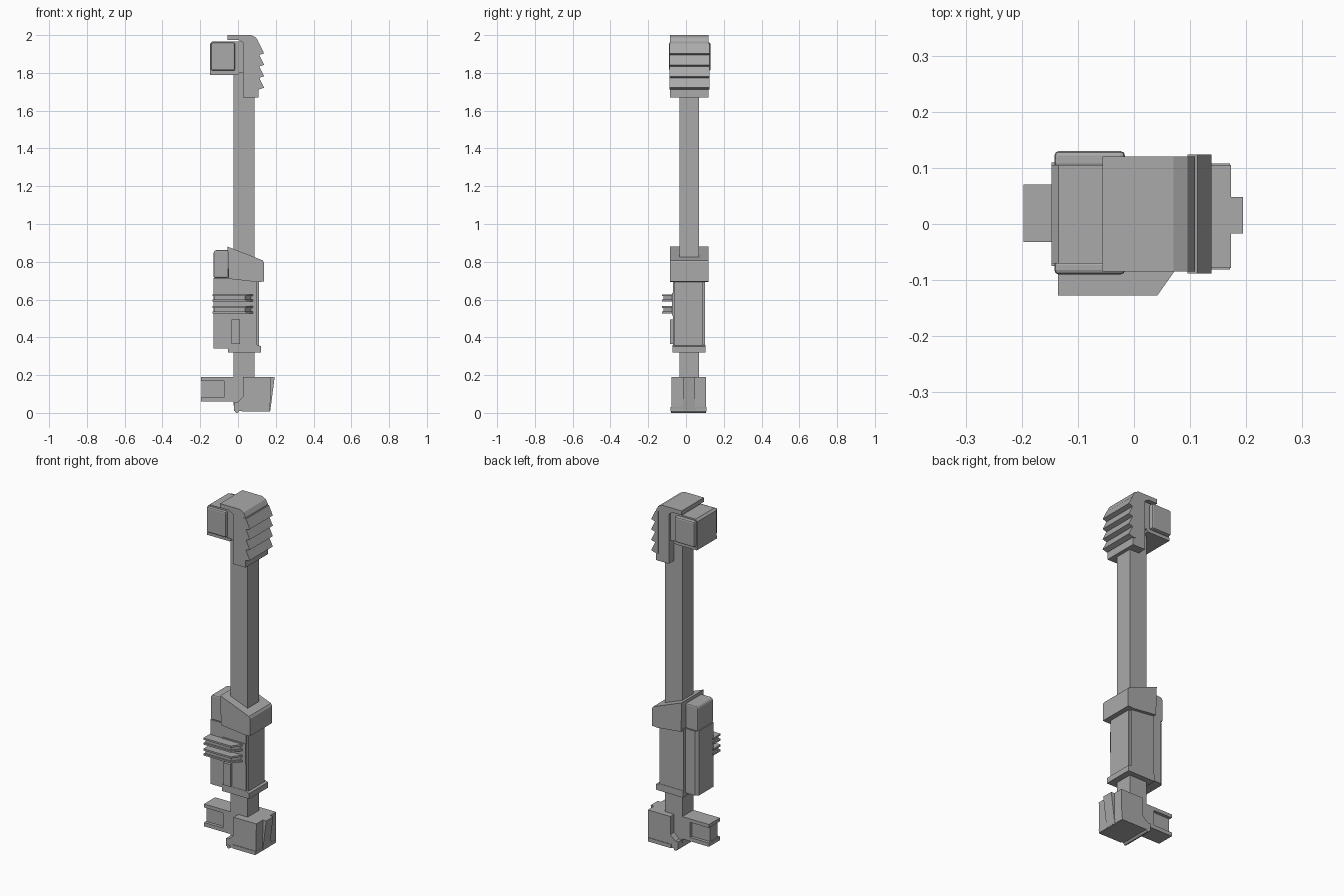
import bpy, bmesh

grey = bpy.data.materials.new("plain grey")
grey.diffuse_color = (0.40, 0.40, 0.40, 1)


def finish(name, bm, bevel=0.0, segments=2):
    bmesh.ops.recalc_face_normals(bm, faces=bm.faces)
    me = bpy.data.meshes.new(name)
    bm.to_mesh(me)
    bm.free()
    me.materials.append(grey)
    ob = bpy.data.objects.new(name, me)
    bpy.context.collection.objects.link(ob)
    if bevel:
        mod = ob.modifiers.new("bevel", "BEVEL")
        mod.width, mod.segments = bevel, segments
    return ob


def prism(name, pts, a, b, axis="y", bevel=0.0):
    """Extrude a profile along y (points are x,z) or z (points are x,y)."""
    bm = bmesh.new()
    place = (lambda p, t: (p[0], t, p[1])) if axis == "y" else (lambda p, t: (p[0], p[1], t))
    lo = [bm.verts.new(place(p, a)) for p in pts]
    hi = [bm.verts.new(place(p, b)) for p in pts]
    bm.faces.new(lo)
    bm.faces.new(hi)
    for i in range(len(pts)):
        j = (i + 1) % len(pts)
        bm.faces.new((lo[i], lo[j], hi[j], hi[i]))
    return finish(name, bm, bevel)


def box(name, x0, x1, y0, y1, z0, z1, bevel=0.0):
    return prism(name, [(x0, z0), (x1, z0), (x1, z1), (x0, z1)], y0, y1, "y", bevel)


# Long square shaft
box("shaft", -0.025, 0.087, -0.035, 0.07, 0.04, 1.96)

# Head: hooked cover with saw-tooth ribs
prism("head_cover", [(-0.056, 2.0), (0.07, 2.0), (0.095, 1.988), (0.108, 1.965),
                     (0.108, 1.67), (0.027, 1.67), (0.027, 1.96), (0.0, 1.975),
                     (-0.056, 1.975)], -0.085, 0.12)
for i in range(4):
    z = 1.955 - i * 0.0605
    prism(f"head_rib_{i + 1}", [(0.095, z + 0.005), (0.113, z), (0.138, z - 0.052),
                                (0.112, z - 0.0605), (0.095, z - 0.0605)], -0.088, 0.124)

# Head: striking block with a rounded pad on each side
prism("head_block", [(-0.147, 1.80), (-0.147, 1.955), (-0.135, 1.967), (0.03, 1.967),
                     (0.03, 1.80)], -0.07, 0.105)
prism("head_block_base", [(-0.147, 1.79), (-0.147, 1.806), (0.01, 1.806), (0.0, 1.79)],
      -0.075, 0.11)
for side, y0, y1 in (("front", -0.09, -0.065), ("back", 0.10, 0.13)):
    box(f"head_pad_{side}", -0.142, -0.016, y0, y1, 1.812, 1.96, 0.008)

# Middle housing, flange and sloped collar
box("housing", -0.053, 0.10, -0.07, 0.10, 0.33, 0.72)
box("housing_side_panel", 0.09, 0.11, -0.06, 0.087, 0.35, 0.70)
prism("housing_flange", [(-0.053, 0.32), (0.123, 0.32), (0.123, 0.352), (0.10, 0.36),
                         (-0.053, 0.36)], -0.072, 0.102)
prism("collar", [(-0.055, 0.88), (0.13, 0.808), (0.138, 0.795), (0.138, 0.695),
                 (0.10, 0.693), (-0.05, 0.71)], -0.085, 0.118)

# Narrow case on the left of the housing, with a chamfered upper part
prism("side_case", [(-0.13, -0.07), (-0.04, -0.07), (-0.04, 0.08), (-0.115, 0.08),
                    (-0.13, 0.065)], 0.34, 0.715, "z")
prism("side_case_top", [(-0.13, 0.715), (-0.13, 0.85), (-0.12, 0.862), (-0.05, 0.862),
                        (-0.05, 0.715)], -0.068, 0.078, "y", 0.01)

# Two channel-shaped fins on the front
def fin_outline(d):
    return [(-0.135 + d, -0.06), (-0.135 + d, -0.127 + d), (0.042 - d / 2, -0.127 + d),
            (0.085 - d, -0.066), (0.085 - d, -0.06)]


for n, z in enumerate((0.526, 0.589)):
    for part, d, a, b in (("lower_lip", 0, 0, 0.01), ("web", 0.009, 0.008, 0.031),
                          ("upper_lip", 0, 0.029, 0.039)):
        prism(f"fin_{n + 1}_{part}", fin_outline(d), z + a, z + b, "z")

# Small raised button and the step beneath the fins
box("front_button", -0.035, 0.01, -0.085, -0.06, 0.365, 0.495)
box("front_step", -0.053, 0.10, -0.074, -0.06, 0.515, 0.635)

# Foot block with tapered middle ridge
prism("foot_block", [(0.027, 0.19), (0.173, 0.19), (0.170, 0.01), (-0.022, 0.01),
                     (-0.022, 0.055), (-0.005, 0.055), (0.027, 0.085)], -0.078, 0.105)
prism("foot_ridge", [(0.15, 0.19), (0.194, 0.19), (0.171, 0.012), (0.15, 0.012)],
      -0.017, 0.048)
prism("foot_sole", [(0.02, 0.008), (0.168, 0.008), (0.171, 0.03), (0.02, 0.03)], -0.081, 0.108)

# Foot arm: flanged beam joined to the shaft by a solid root
box("arm_root", -0.075, 0.03, -0.032, 0.07, 0.06, 0.19)
box("arm_web", -0.192, -0.07, -0.014, 0.052, 0.075, 0.175)
box("arm_lower_flange", -0.197, -0.07, -0.032, 0.07, 0.06, 0.082)
box("arm_upper_flange", -0.197, -0.07, -0.032, 0.07, 0.17, 0.19)

# Small pin through the heel
bpy.ops.mesh.primitive_cylinder_add(vertices=12, radius=0.011, depth=0.186,
                                    location=(-0.006, 0.0135, 0.011), rotation=(1.5708, 0, 0))
pin = bpy.context.object
pin.name = "heel_pin"
pin.data.materials.append(grey)
bpy.ops.object.shade_smooth_by_angle()
